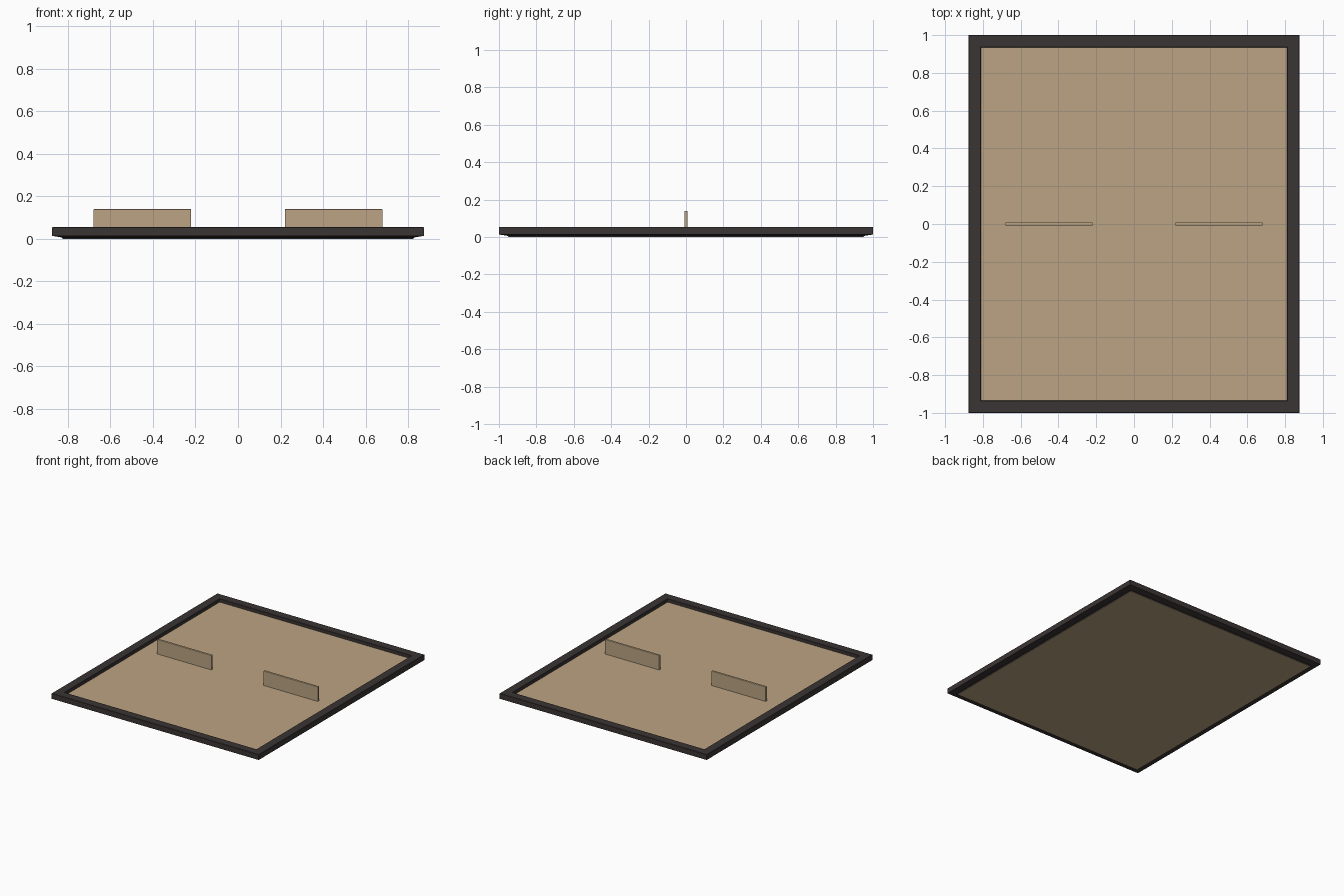
import bpy, bmesh

if "Cube" in bpy.data.objects:
    bpy.data.objects.remove(bpy.data.objects["Cube"])


def material(name, rgb):
    m = bpy.data.materials.new(name)
    m.diffuse_color = (*rgb, 1)
    m.use_nodes = True
    m.node_tree.nodes["Principled BSDF"].inputs["Base Color"].default_value = m.diffuse_color
    return m


TAN = material("tan_board", (0.50, 0.37, 0.228))
DARK = material("dark_frame", (0.044, 0.035, 0.035))
HALF_X, HALF_Y = 0.875, 1.0


def finish(bm, name, mat):
    bmesh.ops.recalc_face_normals(bm, faces=bm.faces)
    me = bpy.data.meshes.new(name)
    bm.to_mesh(me)
    bm.free()
    me.materials.append(mat)
    ob = bpy.data.objects.new(name, me)
    bpy.context.collection.objects.link(ob)
    return ob


def box(name, x, y, z, mat, bevel=0):
    bm = bmesh.new()
    bmesh.ops.create_cube(bm, size=1)
    for v in bm.verts:
        for i, (lo, hi) in enumerate((x, y, z)):
            v.co[i] = hi if v.co[i] > 0 else lo
    ob = finish(bm, name, mat)
    if bevel:
        mod = ob.modifiers.new("soft_edges", "BEVEL")
        mod.width = bevel
        mod.segments = 2
    return ob


# Frame: profile (inset from outer edge, height) swept round the rectangle
profile = [(0, 0.014), (0, 0.053), (0.002, 0.055), (0.063, 0.055),
           (0.065, 0.053), (0.065, 0.024), (0.05, 0.002), (0.045, 0.007)]
bm = bmesh.new()
rings = [[bm.verts.new((sx * (HALF_X - d), sy * (HALF_Y - d), z)) for d, z in profile]
         for sx, sy in ((-1, -1), (1, -1), (1, 1), (-1, 1))]
n = len(profile)
for c in range(4):
    a, b = rings[c], rings[(c + 1) % 4]
    for i in range(n):
        j = (i + 1) % n
        bm.faces.new((a[i], b[i], b[j], a[j]))
finish(bm, "frame", DARK)

# Recessed board, showing slightly below the frame
box("board", (-0.825, 0.825), (-0.95, 0.95), (0, 0.03), TAN)

# Two upright fins
for side, x in (("left", (-0.68, -0.22)), ("right", (0.22, 0.68))):
    box(side + "_fin", x, (-0.008, 0.009), (0.02, 0.14), TAN, 0.003)
